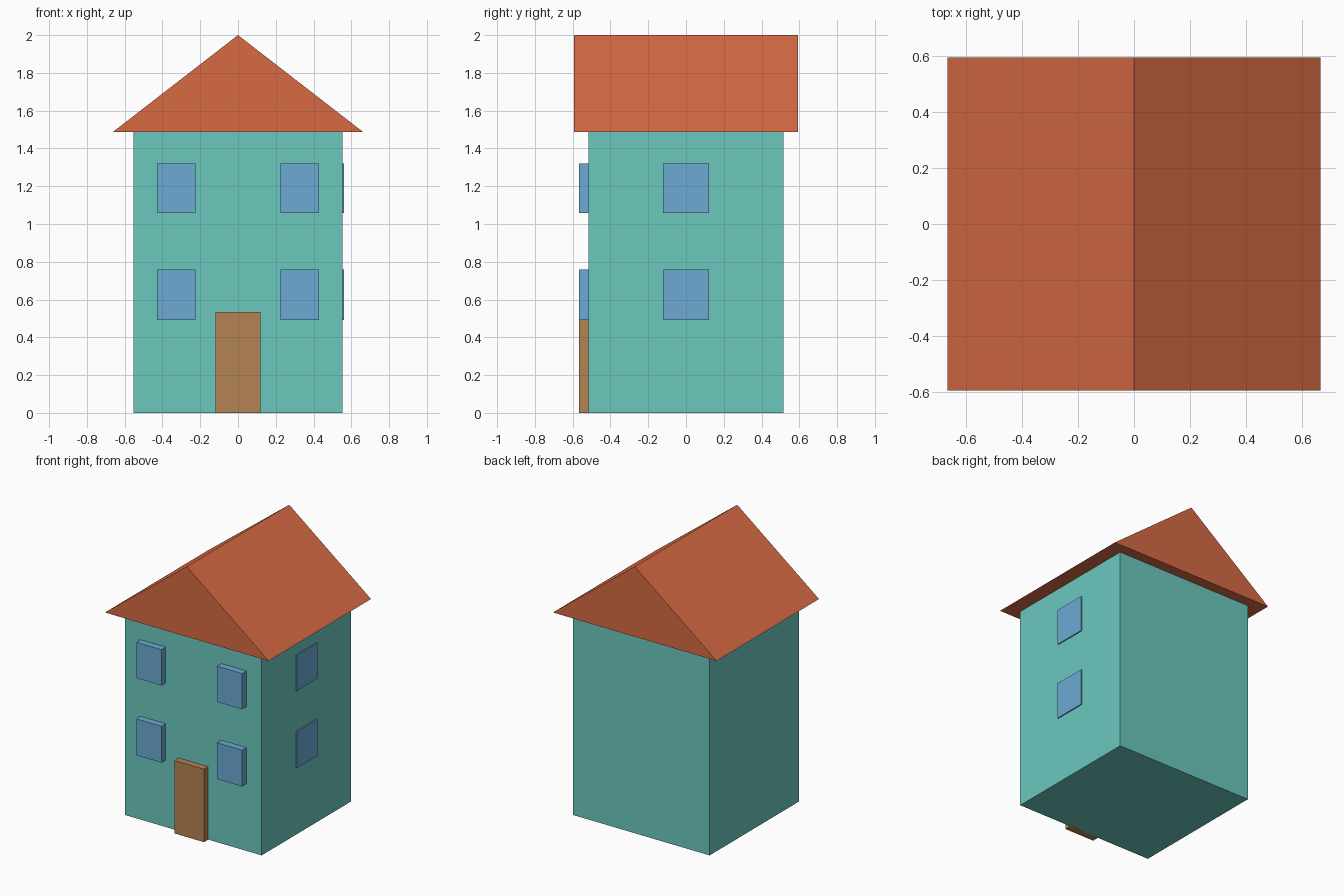
import bpy
import bmesh

cube = bpy.data.objects.get("Cube")
if cube:
    bpy.data.objects.remove(cube, do_unlink=True)


def srgb(*rgb):
    lin = [(c / 255 / 12.92) if c < 11 else ((c / 255 + 0.055) / 1.055) ** 2.4 for c in rgb]
    return (*lin, 1.0)


def material(name, color):
    mat = bpy.data.materials.new(name)
    mat.use_nodes = True
    mat.diffuse_color = color
    mat.node_tree.nodes["Principled BSDF"].inputs["Base Color"].default_value = color
    return mat


teal = material("teal_wall", srgb(107, 200, 190))
orange = material("orange_roof", srgb(215, 106, 68))
blue = material("blue_glass", srgb(108, 170, 212))
brown = material("brown_door", srgb(180, 130, 82))


def prism(name, profile, y0, y1, mat):
    """Extrude an (x, z) profile along y."""
    bm = bmesh.new()
    face = bm.faces.new([bm.verts.new((x, y0, z)) for x, z in profile])
    top = bmesh.ops.extrude_face_region(bm, geom=[face])["geom"]
    verts = [v for v in top if isinstance(v, bmesh.types.BMVert)]
    bmesh.ops.translate(bm, verts=verts, vec=(0, y1 - y0, 0))
    bmesh.ops.recalc_face_normals(bm, faces=bm.faces)
    mesh = bpy.data.meshes.new(name)
    bm.to_mesh(mesh)
    bm.free()
    mesh.materials.append(mat)
    obj = bpy.data.objects.new(name, mesh)
    bpy.context.collection.objects.link(obj)
    return obj


def box(name, x0, x1, y0, y1, z0, z1, mat):
    return prism(name, [(x0, z0), (x1, z0), (x1, z1), (x0, z1)], y0, y1, mat)


WALL_X, WALL_Y, EAVES = 0.554, 0.517, 1.486
FRONT = -0.566   # outer face of the front door and windows
INSET = 0.02     # depth the fittings sink into the wall

# Main block and gabled roof
box("walls", -WALL_X, WALL_X, -WALL_Y, WALL_Y, 0, EAVES, teal)
prism("roof", [(-0.664, EAVES), (0.664, EAVES), (0, 2)], -0.594, 0.594, orange)

# Front door
box("door", -0.12, 0.12, FRONT, -WALL_Y + INSET, 0, 0.535, brown)

# Two floors of windows: a pair on the front, one on the left side wall
for floor, z0, z1 in (("lower", 0.491, 0.758), ("upper", 1.057, 1.32)):
    for side, x in (("right", -0.327), ("left", 0.327)):
        box(f"{floor}_front_window_{side}", x - 0.102, x + 0.102,
            FRONT, -WALL_Y + INSET, z0, z1, blue)
    box(f"{floor}_side_window", WALL_X - INSET, WALL_X + 0.008,
        -0.121, 0.121, z0, z1, blue)
